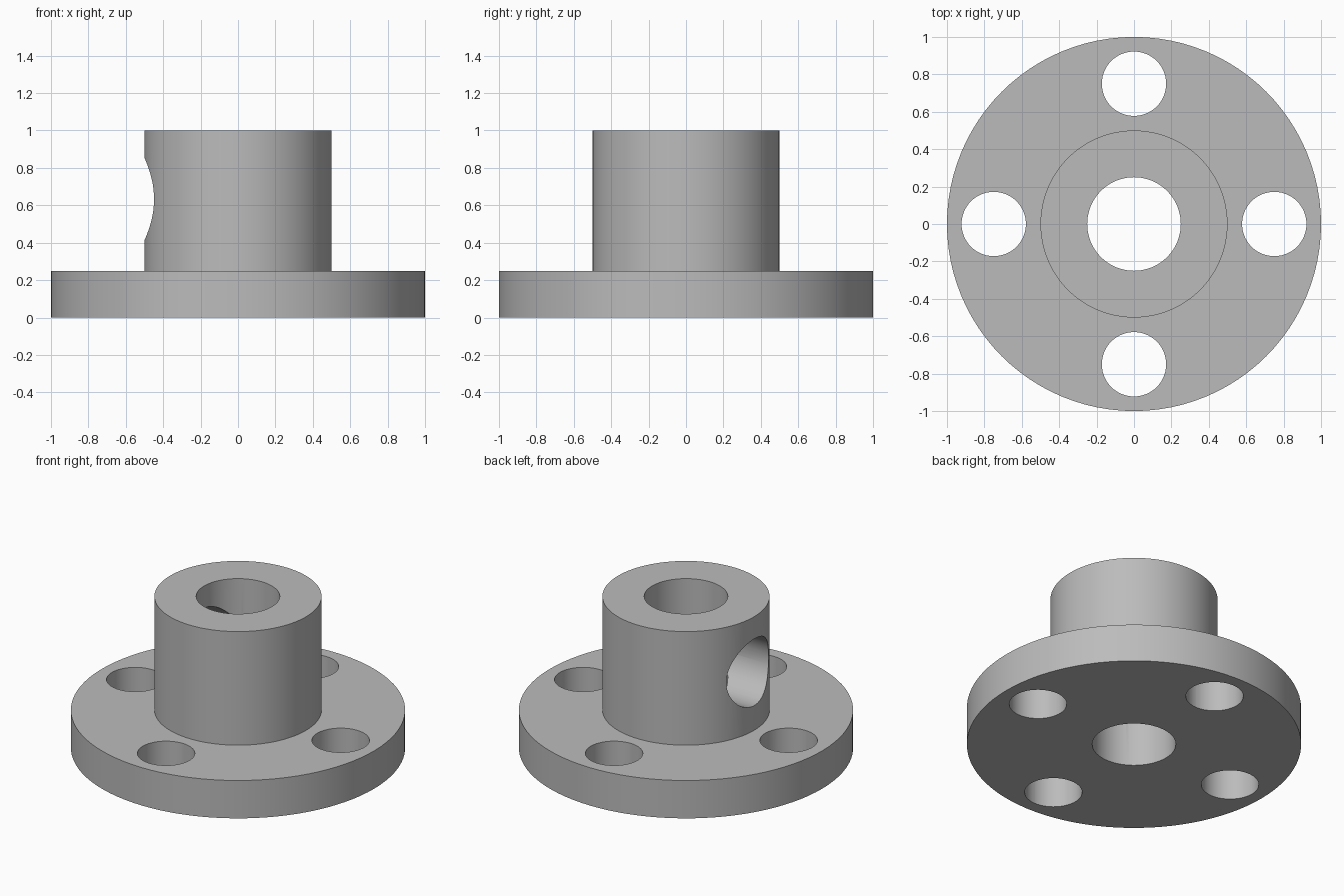
import bpy, bmesh, math
from mathutils import Matrix, Vector

if "Cube" in bpy.data.objects:
    bpy.data.objects.remove(bpy.data.objects["Cube"])

SEGMENTS = 96

grey = bpy.data.materials.new("plain grey")
grey.diffuse_color = (0.5, 0.5, 0.5, 1)
grey.use_nodes = True
grey.node_tree.nodes["Principled BSDF"].inputs["Base Color"].default_value = grey.diffuse_color


def make_object(name, bm):
    bmesh.ops.recalc_face_normals(bm, faces=bm.faces)
    mesh = bpy.data.meshes.new(name)
    bm.to_mesh(mesh)
    bm.free()
    mesh.materials.append(grey)
    obj = bpy.data.objects.new(name, mesh)
    bpy.context.collection.objects.link(obj)
    return obj


def add_rod(bm, radius, length, matrix):
    bmesh.ops.create_cone(bm, cap_ends=True, segments=64, radius1=radius,
                          radius2=radius, depth=length, matrix=matrix)


# Flange, hub and centre bore: one turned profile of (radius, height)
profile = [(0.25, 0), (1, 0), (1, 0.25), (0.5, 0.25), (0.5, 1), (0.25, 1)]
bm = bmesh.new()
verts = [bm.verts.new((r, 0, z)) for r, z in profile]
edges = [bm.edges.new((verts[i - 1], verts[i])) for i in range(len(verts))]
bmesh.ops.spin(bm, geom=verts + edges, cent=(0, 0, 0), axis=(0, 0, 1),
               angle=math.tau, steps=SEGMENTS, use_merge=True)
bmesh.ops.remove_doubles(bm, verts=bm.verts, dist=1e-4)
flanged_hub = make_object("flanged_hub", bm)

# Drills: four bolt holes in the flange, one cross hole into the left of the hub
bm = bmesh.new()
for i in range(4):
    a = i * math.pi / 2
    centre = Vector((0.75 * math.cos(a), 0.75 * math.sin(a), 0.125))
    add_rod(bm, 0.172, 0.4, Matrix.Translation(centre))
add_rod(bm, 0.22, 0.6, Matrix.Translation((-0.3, 0, 0.633))
        @ Matrix.Rotation(math.pi / 2, 4, 'Y'))
drills = make_object("drills", bm)
drills.hide_render = True
drills.hide_viewport = True

cut = flanged_hub.modifiers.new("drill holes", 'BOOLEAN')
cut.operation = 'DIFFERENCE'
cut.solver = 'EXACT'
cut.object = drills

# Bake the holes, then smooth the round walls
bpy.context.view_layer.objects.active = flanged_hub
flanged_hub.select_set(True)
bpy.ops.object.modifier_apply(modifier=cut.name)
bpy.data.objects.remove(drills)
bpy.ops.object.shade_smooth_by_angle(angle=math.radians(30))
